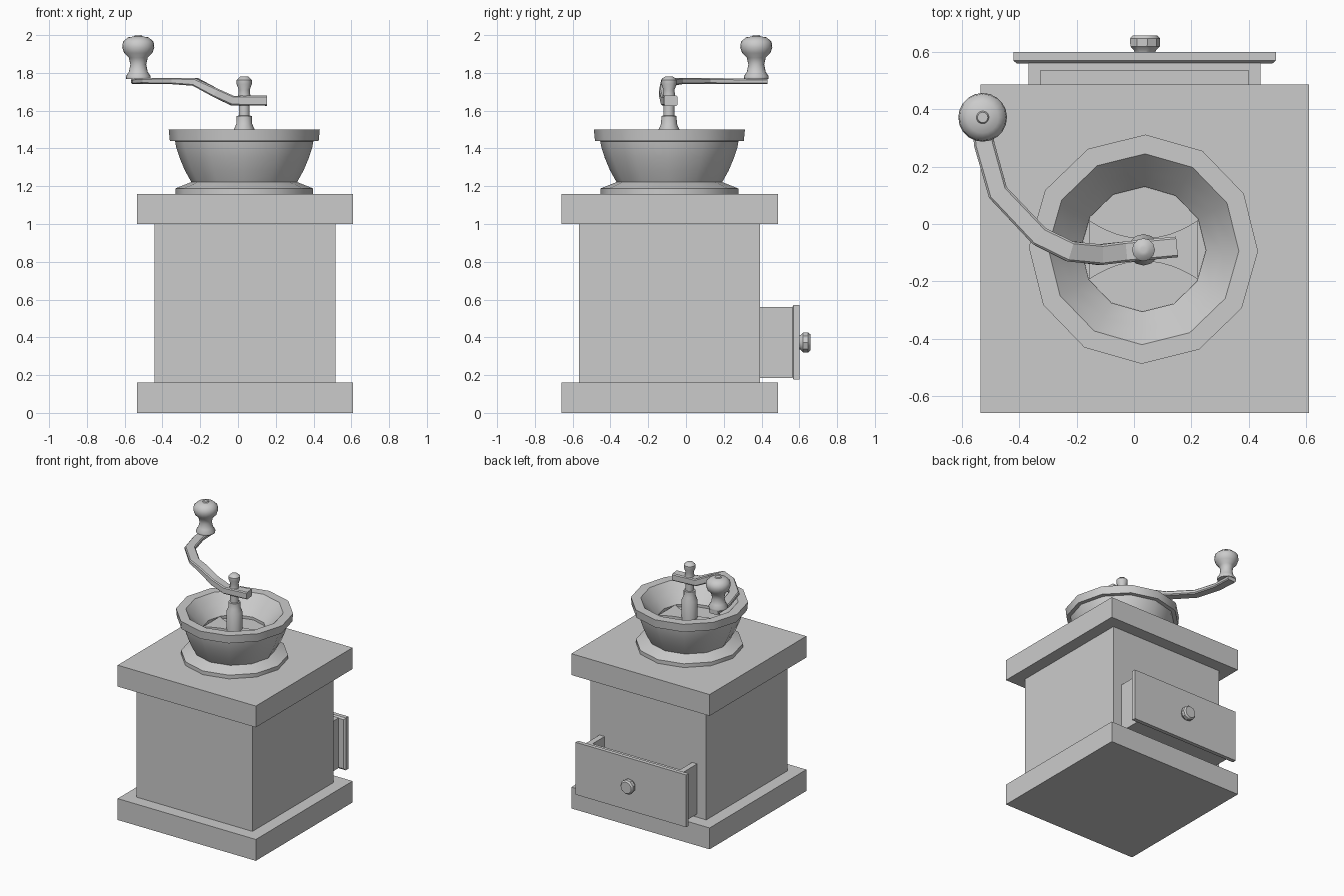
import bpy, bmesh, math
from mathutils import Vector, Matrix

if "Cube" in bpy.data.objects:
    bpy.data.objects.remove(bpy.data.objects["Cube"])

CX, CY = 0.037, -0.087          # centre axis of the mill
grey = bpy.data.materials.new("plain grey")
grey.diffuse_color = (0.6, 0.6, 0.6, 1)
grey.use_nodes = True
grey.node_tree.nodes["Principled BSDF"].inputs["Base Color"].default_value = grey.diffuse_color


def finish(name, bm, smooth=None):
    bmesh.ops.recalc_face_normals(bm, faces=bm.faces)
    me = bpy.data.meshes.new(name)
    bm.to_mesh(me)
    bm.free()
    me.materials.append(grey)
    ob = bpy.data.objects.new(name, me)
    bpy.context.collection.objects.link(ob)
    if smooth:
        bpy.ops.object.select_all(action='DESELECT')
        ob.select_set(True)
        bpy.context.view_layer.objects.active = ob
        bpy.ops.object.shade_smooth_by_angle(angle=math.radians(smooth))
    return ob


def box(name, x0, x1, y0, y1, z0, z1):
    bm = bmesh.new()
    size = Matrix.Diagonal((x1 - x0, y1 - y0, z1 - z0, 1))
    mid = Matrix.Translation(((x0 + x1) / 2, (y0 + y1) / 2, (z0 + z1) / 2))
    bmesh.ops.create_cube(bm, size=1, matrix=mid @ size)
    return finish(name, bm)


def skin(bm, rings):
    """Join equal-sized vertex rings with quads and cap both ends."""
    for a, b in zip(rings, rings[1:]):
        n = len(a)
        for i in range(n):
            bm.faces.new((a[i], a[(i + 1) % n], b[(i + 1) % n], b[i]))
    bm.faces.new(rings[0])
    bm.faces.new(rings[-1])


def lathe(name, profile, sides, matrix, smooth=40):
    """Revolve (radius, height) points about the local z axis."""
    bm = bmesh.new()
    rings = []
    for r, h in profile:
        rings.append([bm.verts.new(matrix @ Vector((
            r * math.cos(2 * math.pi * i / sides),
            r * math.sin(2 * math.pi * i / sides), h))) for i in range(sides)])
    skin(bm, rings)
    return finish(name, bm, smooth)


def square_box(name, half, z0, z1):
    return box(name, CX - half, CX + half, CY - half, CY + half, z0, z1)


# Wooden body
square_box("base_plate", 0.573, 0, 0.16)
square_box("body", 0.48, 0.16, 1.0)
square_box("top_plate", 0.573, 1.0, 1.16)

# Open drawer: floor, side walls, front wall
box("drawer_floor", CX - 0.405, CX + 0.405, 0.3, 0.562, 0.185, 0.22)
for side, x in (("left", CX - 0.405), ("right", CX + 0.363)):
    box("drawer_wall_" + side, x, x + 0.042, 0.3, 0.562, 0.22, 0.56)
box("drawer_front_wall", CX - 0.363, CX + 0.363, 0.535, 0.562, 0.22, 0.56)

# Drawer panel with a small chamfer on its inner edge
bm = bmesh.new()
rings = []
for y, inset in ((0.56, 0.012), (0.57, 0), (0.6, 0)):
    w, z0, z1 = 0.458 - inset, 0.178 + inset, 0.57 - inset
    rings.append([bm.verts.new(p) for p in (
        (CX - w, y, z0), (CX + w, y, z0), (CX + w, y, z1), (CX - w, y, z1))])
skin(bm, rings)
finish("drawer_panel", bm)

turn = Matrix.Translation((CX, 0.595, 0.373)) @ Matrix.Rotation(-math.pi / 2, 4, 'X')
lathe("drawer_knob", [(0.036, 0), (0.04, 0.012), (0.053, 0.025), (0.054, 0.052),
                      (0.044, 0.063)], 9, turn, 35)

# Twelve-sided hopper bowl, outside then inside
axis = Matrix.Translation((0.033, -0.088, 0)) @ Matrix.Rotation(math.radians(-1), 4, 'Z')
lathe("hopper_bowl", [
    (0.365, 1.16), (0.365, 1.188), (0.28, 1.222), (0.315, 1.285), (0.342, 1.35),
    (0.36, 1.405), (0.366, 1.438), (0.394, 1.44), (0.4, 1.5), (0.333, 1.5),
    (0.275, 1.435), (0.218, 1.37), (0.218, 1.35)], 12, axis, 35)

# Bow-tie bridge carrying the shaft
bm = bmesh.new()
steps = [-0.19 + 0.38 * i / 12 for i in range(13)]
outline = [(x, 0.04 + 1.75 * x * x) for x in steps]
outline += [(-x, -y) for x, y in outline]
low, high = ([bm.verts.new((0.033 + x, -0.09 + y, z)) for x, y in outline]
             for z in (1.34, 1.37))
skin(bm, [low, high])
finish("shaft_bridge", bm)

# Shaft and its top nut
shaft = Matrix.Translation((0.033, -0.09, 0))
lathe("shaft", [(0.055, 1.345), (0.055, 1.5), (0.042, 1.53), (0.04, 1.572),
                (0.029, 1.574), (0.029, 1.69)], 12, shaft)
lathe("shaft_nut", [(0.033, 1.675), (0.029, 1.71), (0.04, 1.74), (0.04, 1.763),
                    (0.022, 1.78), (0.01, 1.782)], 12, shaft)

# Bent crank arm: x, y, z, thickness
path = [(0.15, -0.08, 1.653, 0.054), (-0.03, -0.097, 1.653, 0.052),
        (-0.12, -0.107, 1.695, 0.05), (-0.225, -0.095, 1.752, 0.042),
        (-0.33, -0.043, 1.757, 0.034), (-0.475, 0.11, 1.757, 0.032),
        (-0.523, 0.28, 1.755, 0.03), (-0.53, 0.43, 1.755, 0.03)]
bm = bmesh.new()
rings = []
for i, (x, y, z, t) in enumerate(path):
    a, b = Vector(path[max(i - 1, 0)][:3]), Vector(path[min(i + 1, len(path) - 1)][:3])
    along = (b - a).normalized()
    across = along.cross(Vector((0, 0, 1))).normalized()
    up = across.cross(along)
    w, h, c = 0.036, t / 2, 0.007
    rings.append([bm.verts.new(Vector((x, y, z)) + across * u + up * v) for u, v in (
        (-w, c - h), (c - w, -h), (w - c, -h), (w, c - h),
        (w, h - c), (w - c, h), (c - w, h), (-w, h - c))])
skin(bm, rings)
finish("crank_arm", bm)

# Turned handle grip
lathe("handle_grip", [
    (0.064, 1.768), (0.066, 1.782), (0.05, 1.805), (0.042, 1.845), (0.05, 1.88),
    (0.075, 1.905), (0.085, 1.935), (0.081, 1.965), (0.055, 1.988), (0.022, 1.993),
    (0.018, 2.0)], 20, Matrix.Translation((-0.528, 0.372, 0)), 50)
